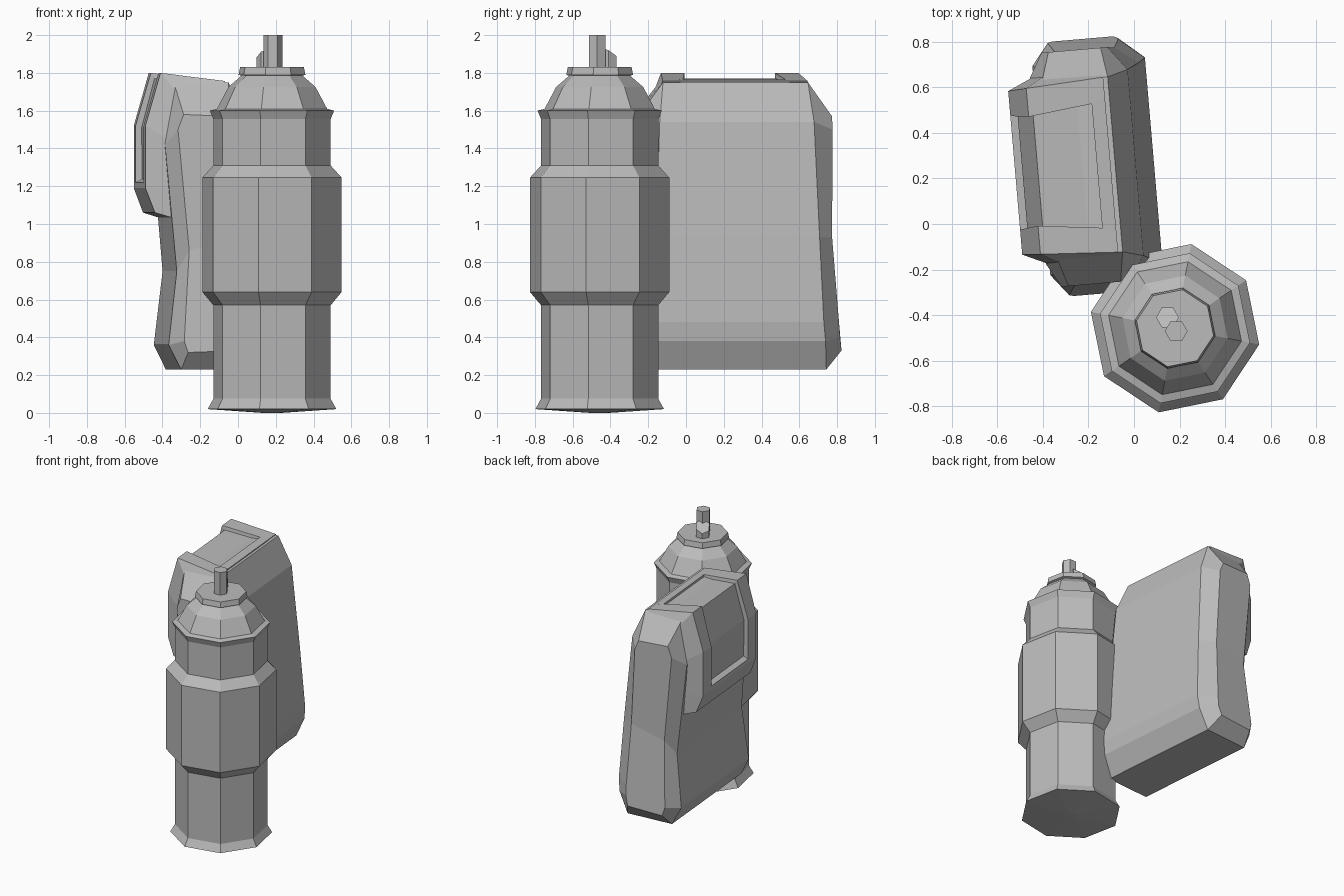
import bpy, bmesh
from math import cos, sin, radians
from mathutils import Matrix

cube = bpy.data.objects.get("Cube")
if cube:
    bpy.data.objects.remove(cube)

paint = bpy.data.materials.new("plain_grey")
paint.use_nodes = True
grey = (0.5, 0.5, 0.5, 1)
paint.diffuse_color = grey
paint.node_tree.nodes["Principled BSDF"].inputs["Base Color"].default_value = grey


def finish(name, bm, matrix=None):
    bmesh.ops.recalc_face_normals(bm, faces=bm.faces)
    mesh = bpy.data.meshes.new(name)
    bm.to_mesh(mesh)
    bm.free()
    mesh.materials.append(paint)
    obj = bpy.data.objects.new(name, mesh)
    if matrix:
        obj.matrix_world = matrix
    bpy.context.collection.objects.link(obj)
    return obj


def bridge(bm, rings):
    for a, b in zip(rings, rings[1:]):
        n = len(a)
        for i in range(n):
            j = (i + 1) % n
            bm.faces.new((a[i], a[j], b[j], b[i]))


def lathe(name, profile, sides, turn, centre, slope=(0, 0)):
    """Faceted round part; slope tilts the last ring along x and y."""
    bm = bmesh.new()
    rings = []
    for k, (r, z) in enumerate(profile):
        ring = []
        for i in range(sides):
            a = turn + i * radians(360) / sides
            x, y = r * cos(a), r * sin(a)
            lift = x * slope[0] + y * slope[1] if k == len(profile) - 1 else 0
            ring.append(bm.verts.new((centre[0] + x, centre[1] + y, z + lift)))
        rings.append(ring)
    bridge(bm, rings)
    bm.faces.new(rings[0])
    bm.faces.new(rings[-1])
    return finish(name, bm)


# Spray can: foot, body band, shoulder rim, dome and cap
can_centre = (0.18, -0.457)
lathe("can", [(0.05, 0), (0.347, 0.02), (0.316, 0.075), (0.316, 0.57),
              (0.376, 0.64), (0.376, 1.245), (0.316, 1.31), (0.316, 1.555),
              (0.335, 1.6), (0.297, 1.61), (0.235, 1.725), (0.165, 1.785),
              (0.18, 1.79), (0.172, 1.83)], 8, radians(34), can_centre)

# Nozzle stem and its lower slanted step
lathe("nozzle", [(0.05, 1.82), (0.05, 2)], 6, 0, (0.185, -0.47))
lathe("nozzle_step", [(0.05, 1.82), (0.05, 1.9)], 6, 0, (0.147, -0.41), (0.4, -0.5))

# Pouch frame: x across, y along the pouch, turned a little about z
pouch_frame = Matrix.Rotation(radians(4.9), 4, "Z") @ Matrix.Translation((0, 0.268, 0))

# Each point is across, height, half length
belly = [(-0.35, 1.745, 0.385), (-0.06, 1.75, 0.385), (0.03, 1.54, 0.41),
         (0.08, 0.93, 0.435), (0.11, 0.48, 0.455), (0.1, 0.38, 0.465),
         (0.03, 0.23, 0.475), (-0.32, 0.23, 0.475), (-0.385, 0.36, 0.46),
         (-0.34, 0.75, 0.44), (-0.4, 1.42, 0.41)]
tip = [(-0.31, 1.58, 0.515), (-0.08, 1.57, 0.515), (-0.05, 1.5, 0.515),
       (-0.02, 0.93, 0.51), (0, 0.48, 0.545), (0, 0.4, 0.55),
       (-0.02, 0.33, 0.56), (-0.29, 0.32, 0.56), (-0.31, 0.38, 0.555),
       (-0.28, 0.86, 0.51), (-0.34, 1.5, 0.515)]


def ring_of(bm, points, side):
    return [bm.verts.new((v, side * h, z)) for v, z, h in points]


bm = bmesh.new()
rings = [ring_of(bm, pts, s) for pts, s in ((tip, -1), (belly, -1), (belly, 1), (tip, 1))]
bridge(bm, rings)
for end in (rings[0], rings[-1]):
    bm.faces.new(end[3:10])
    bm.faces.new(end[9:] + end[:4])
finish("pouch_body", bm, pouch_frame)

# Flap on the outer side: raised rails around a sunken panel
inner = [(-0.1, 1.7), (-0.34, 1.7), (-0.39, 1.45), (-0.35, 1.19), (-0.33, 1.08), (-0.32, 1.03)]
rail = [(-0.08, 1.757), (-0.42, 1.8), (-0.5, 1.52), (-0.5, 1.19), (-0.45, 1.06), (-0.35, 1.03)]


def strip(name, outer, lining, starts, stops, lining_stop):
    """Solid between two matching paths, from start to stop along the pouch."""
    bm = bmesh.new()
    n = len(outer)
    near = [bm.verts.new((v, s, z)) for (v, z), s in zip(outer, starts)]
    near += [bm.verts.new((v, starts[-1], z)) for v, z in reversed(lining)]
    far = [bm.verts.new((v, s, z)) for (v, z), s in zip(outer, stops)]
    far += [bm.verts.new((v, lining_stop, z)) for v, z in reversed(lining)]
    bridge(bm, [near, far])
    for cap in (near, far):
        for i in range(n - 1):
            bm.faces.new((cap[i], cap[i + 1], cap[-2 - i], cap[-1 - i]))
    finish(name, bm, pouch_frame)


for side, label in ((-1, "front"), (1, "back")):
    starts = [side * s for s in (0.28, 0.24, 0.25, 0.25, 0.25, 0.25)]
    stops = [side * s for s in (0.385, 0.365, 0.36, 0.36, 0.37, 0.4)]
    strip("flap_rail_" + label, rail, inner, starts, stops, side * 0.41)

panel = [(-0.14, 1.74), (-0.4, 1.77), (-0.468, 1.51), (-0.465, 1.23)]
half = [0.28, 0.26, 0.26, 0.26]
strip("flap_panel", panel, inner[:4], [-h for h in half], half, 0.26)

# Bars that close the panel at its top and bottom
lip = [(-0.08, 1.757), (-0.14, 1.765)]
strip("flap_top_bar", lip, [(-0.08, 1.7), (-0.14, 1.7)], [-0.29] * 2, [0.29] * 2, 0.29)
hem = [(-0.46, 1.24), (-0.5, 1.22)] + rail[3:]
strip("flap_hem", hem, [(-0.36, 1.24), (-0.355, 1.22)] + inner[3:],
      [-0.255] * 5, [0.255] * 5, 0.255)
